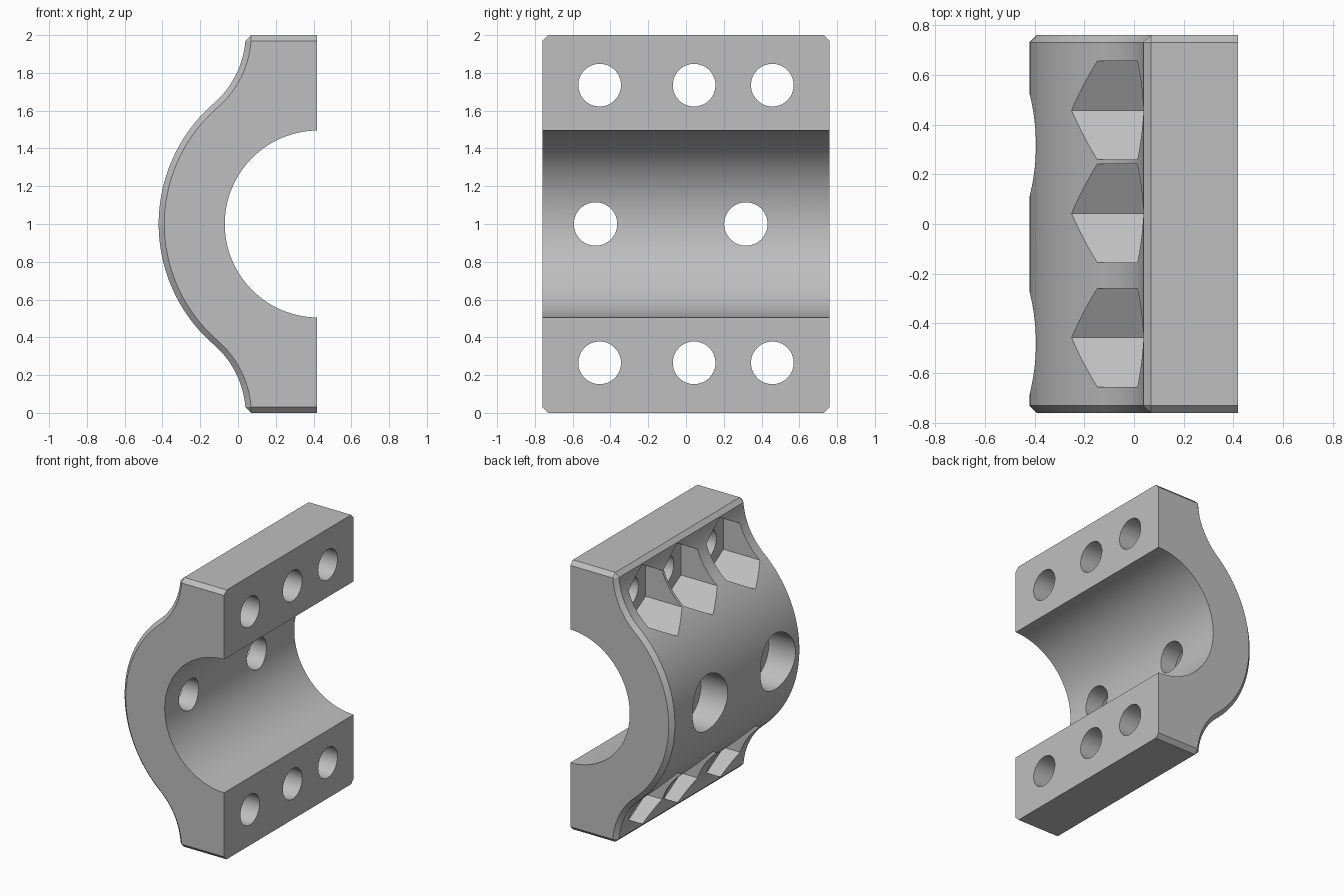
import bpy, bmesh
from math import sin, cos, asin, pi, sqrt

cube = bpy.data.objects.get("Cube")
if cube:
    bpy.data.objects.remove(cube)

FACE_X, HALF_Y, CHAMFER = 0.418, 0.76, 0.03
AXIS_X, BORE_R, OUTER_R, FILLET_R = 0.425, 0.495, 0.845, 0.49
BLEND = 2.285                      # angle where the shell meets the fillet
FILLET_X = AXIS_X + (OUTER_R + FILLET_R) * cos(BLEND)
FILLET_Z = 1 + (OUTER_R + FILLET_R) * sin(BLEND)
SHOULDER_Z = 2 - CHAMFER

grey = bpy.data.materials.new("light_grey")
grey.use_nodes = True
COLOUR = (0.52, 0.52, 0.52, 1)
grey.diffuse_color = COLOUR
grey.node_tree.nodes["Principled BSDF"].inputs["Base Color"].default_value = COLOUR


def arc(cx, cz, r, a, b, n):
    return [(cx + r * cos(a + (b - a) * i / n), cz + r * sin(a + (b - a) * i / n))
            for i in range(n + 1)]


def outline(inset):
    """Closed x-z section with its outer edge pulled in by inset."""
    tip = FILLET_X + sqrt((FILLET_R + CHAMFER) ** 2 - (SHOULDER_Z - FILLET_Z) ** 2)
    r = FILLET_R + inset
    start = asin((SHOULDER_Z - FILLET_Z) / r)
    half = [(FACE_X, 2 - inset), (tip, 2 - inset)]
    half += arc(FILLET_X, FILLET_Z, r, start, BLEND - pi, 20)
    half += arc(AXIS_X, 1, OUTER_R - inset, BLEND, pi, 28)[1:]
    lower = [(x, 2 - z) for x, z in reversed(half[:-1])]
    edge = asin((AXIS_X - FACE_X) / BORE_R)
    bore = arc(AXIS_X, 1, BORE_R, 1.5 * pi - edge, 0.5 * pi + edge, 64)
    return half + lower + bore


def make_object(name, bm):
    bmesh.ops.recalc_face_normals(bm, faces=bm.faces)
    mesh = bpy.data.meshes.new(name)
    bm.to_mesh(mesh)
    bm.free()
    mesh.materials.append(grey)
    obj = bpy.data.objects.new(name, mesh)
    bpy.context.collection.objects.link(obj)
    return obj


def loft(bm, loops):
    rings = [[bm.verts.new(p) for p in loop] for loop in loops]
    n = len(rings[0])
    for a, b in zip(rings, rings[1:]):
        for i in range(n):
            j = (i + 1) % n
            bm.faces.new((a[i], a[j], b[j], b[i]))
    bm.faces.new(rings[0])
    bm.faces.new(rings[-1])


def prism(bm, y, z, r, x0, x1, sides):
    """Prism along x with a corner pointing up."""
    loft(bm, [[(x, y + r * sin(2 * pi * i / sides), z + r * cos(2 * pi * i / sides))
               for i in range(sides)] for x in (x0, x1)])


# Clamp body: chamfered section swept along y
bm = bmesh.new()
sections = [(-HALF_Y, CHAMFER), (CHAMFER - HALF_Y, 0), (HALF_Y - CHAMFER, 0), (HALF_Y, CHAMFER)]
loft(bm, [[(x, y, z) for x, z in outline(inset)] for y, inset in sections])
bmesh.ops.remove_doubles(bm, verts=bm.verts, dist=0.0005)
body = make_object("clamp_half", bm)

# Cutters: through holes, then nut pockets and counterbores
holes, pockets = bmesh.new(), bmesh.new()
for z in (0.265, 1.735):
    for y in (-0.457, 0.043, 0.457):
        prism(holes, y, z, 0.113, -1, 1, 48)
        prism(pockets, y, z, 0.228, -1, 0.15, 6)
for y in (-0.479, 0.317):
    prism(holes, y, 1, 0.115, -1, 0.3, 48)
    prism(pockets, y, 1, 0.207, -1, -0.2, 64)

cutters = [make_object("hole_cutter", holes), make_object("pocket_cutter", pockets)]
for cutter in cutters:
    cutter.hide_render = True
    mod = body.modifiers.new(cutter.name, 'BOOLEAN')
    mod.operation = 'DIFFERENCE'
    mod.solver = 'EXACT'
    mod.object = cutter

# Apply the cuts and drop the cutters
bpy.context.view_layer.update()
graph = bpy.context.evaluated_depsgraph_get()
cut_mesh = bpy.data.meshes.new_from_object(body.evaluated_get(graph))
body.modifiers.clear()
body.data = cut_mesh
for cutter in cutters:
    bpy.data.objects.remove(cutter)

bpy.ops.object.select_all(action='DESELECT')
body.select_set(True)
bpy.context.view_layer.objects.active = body
bpy.ops.object.shade_smooth_by_angle(angle=0.5)
